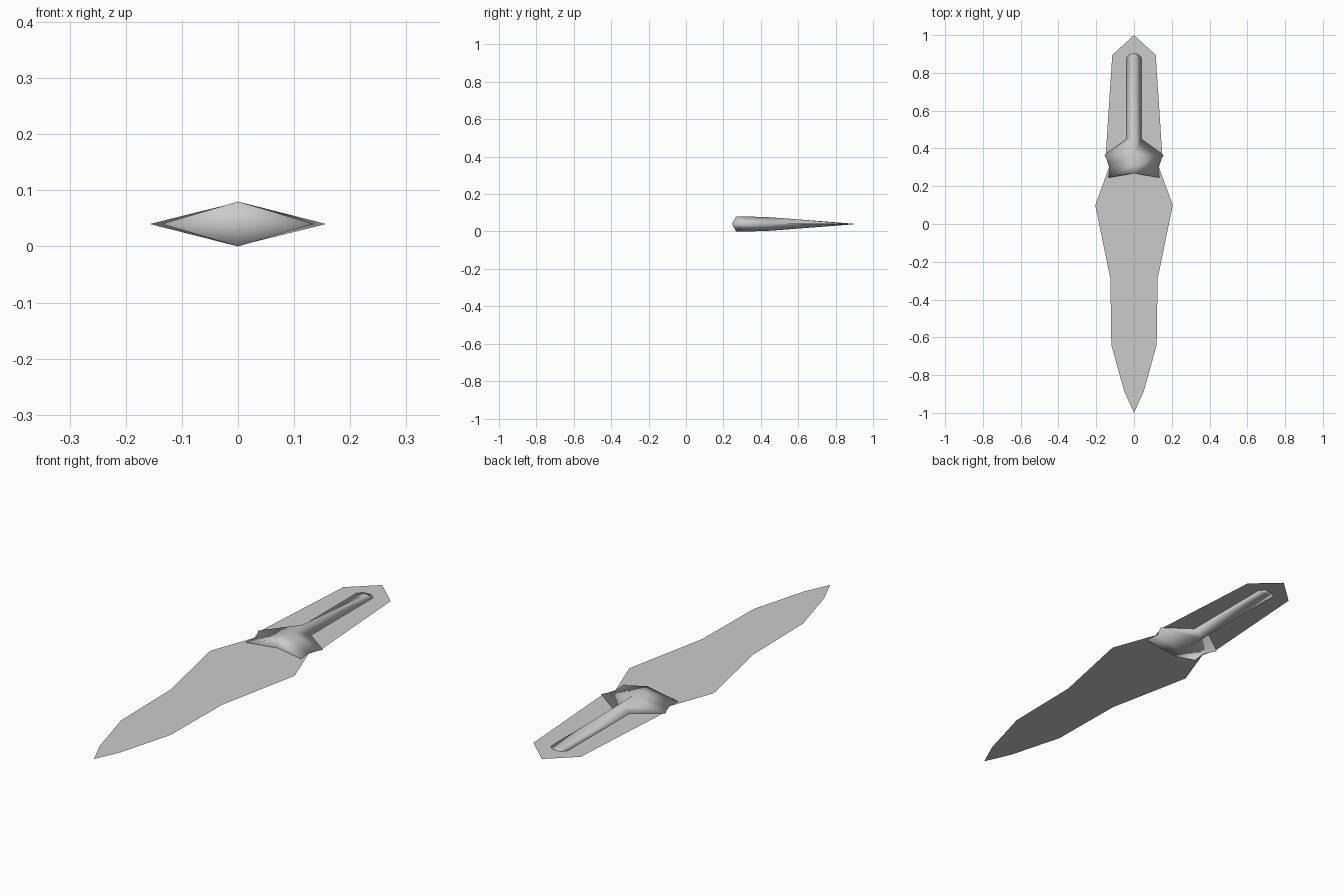
import bpy
import bmesh

cube = bpy.data.objects.get("Cube")
if cube:
    bpy.data.objects.remove(cube, do_unlink=True)

MID = 0.04  # height of the blade plane

steel = bpy.data.materials.new("grey_steel")
steel.use_nodes = True
GREY = (0.6, 0.6, 0.6, 1)
steel.diffuse_color = GREY
steel.node_tree.nodes["Principled BSDF"].inputs["Base Color"].default_value = GREY


def finish(bm, name, smooth):
    mesh = bpy.data.meshes.new(name)
    bm.to_mesh(mesh)
    bm.free()
    mesh.materials.append(steel)
    for p in mesh.polygons:
        p.use_smooth = smooth
    obj = bpy.data.objects.new(name, mesh)
    bpy.context.collection.objects.link(obj)
    return obj


# Flat blade sheet, with its tang running back through the handle
half = [(0.115, 0.895), (0.15, 0.36), (0.132, 0.30), (0.205, 0.10),
        (0.125, -0.29), (0.12, -0.64), (0.052, -0.885)]
outline = [(0, 1.0)] + half + [(0, -1.0)] + [(-x, y) for x, y in reversed(half)]
bm = bmesh.new()
face = bm.faces.new([bm.verts.new((x, y, MID)) for x, y in outline])
if face.normal.z < 0 or face.calc_area() and (face.normal_update() or face.normal.z < 0):
    face.normal_flip()
finish(bm, "blade", False)

# Handle and guard: diamond sections (y of ridge, y of side, half width, half height)
sections = [(0.90, 0.90, 0.020, 0.001), (0.88, 0.88, 0.040, 0.003),
            (0.45, 0.45, 0.040, 0.036), (0.365, 0.365, 0.157, 0.039),
            (0.31, 0.31, 0.128, 0.040), (0.268, 0.245, 0.135, 0.040)]
bm = bmesh.new()
rings = []
for ridge_y, side_y, w, h in sections:
    rings.append([bm.verts.new(co) for co in (
        (w, side_y, MID), (0, ridge_y, MID + h),
        (-w, side_y, MID), (0, ridge_y, MID - h))])
for a, b in zip(rings, rings[1:]):
    for i in range(4):
        j = (i + 1) % 4
        bm.faces.new((a[i], a[j], b[j], b[i]))
bm.faces.new(rings[0])
# Hollowed front end of the guard
centre = bm.verts.new((0, 0.275, MID))
for i in range(4):
    bm.faces.new((rings[-1][i], rings[-1][(i + 1) % 4], centre))
bmesh.ops.recalc_face_normals(bm, faces=bm.faces)
finish(bm, "handle_and_guard", True)
